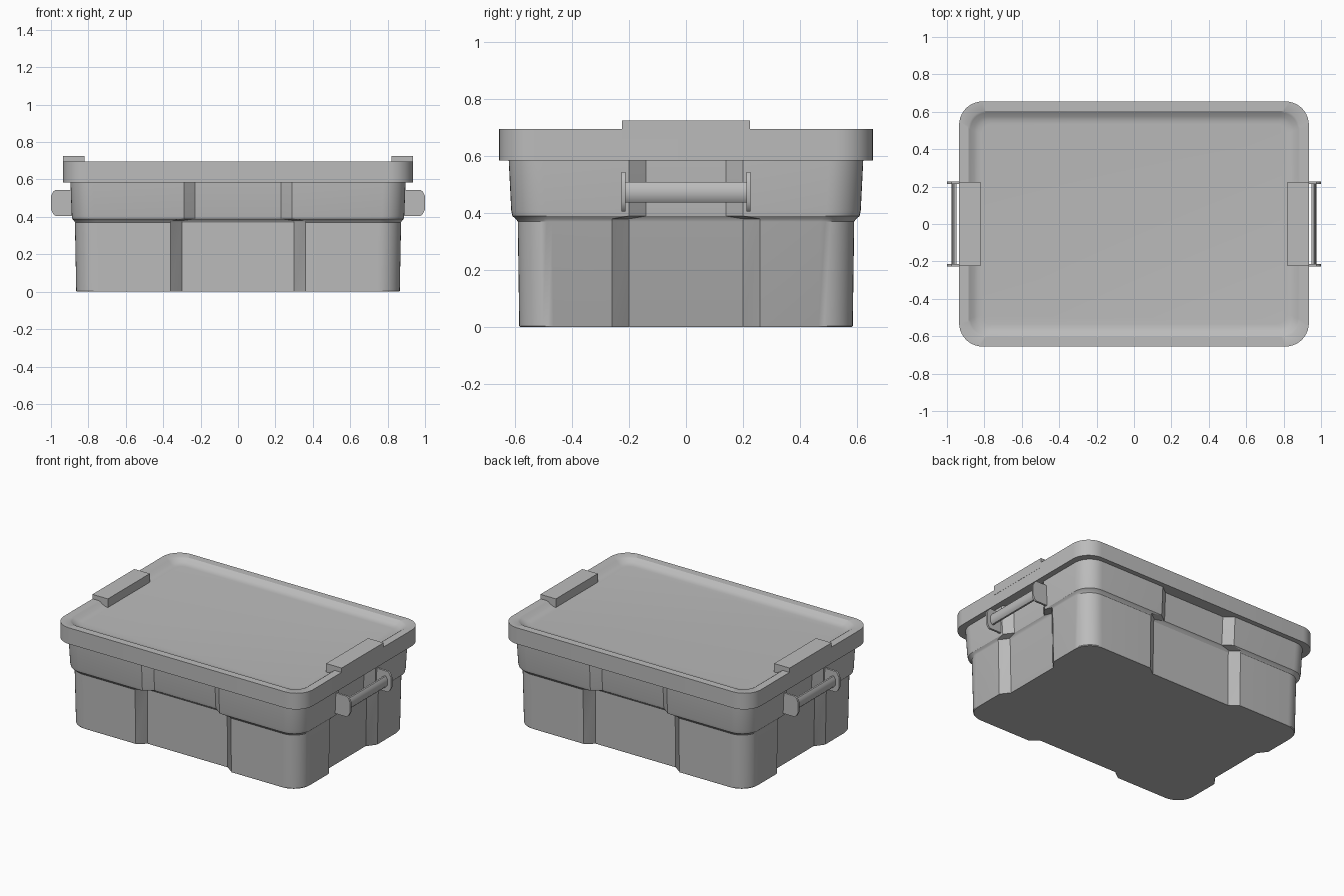
import bpy, bmesh, math

cube = bpy.data.objects.get("Cube")
if cube:
    bpy.data.objects.remove(cube, do_unlink=True)

grey = bpy.data.materials.new("plain grey plastic")
grey.use_nodes = True
COLOUR = (0.5, 0.5, 0.5, 1)
grey.diffuse_color = COLOUR
grey.node_tree.nodes["Principled BSDF"].inputs["Base Color"].default_value = COLOUR


def loft(name, rings):
    """Skin a stack of equal-length rings and cap both ends."""
    bm = bmesh.new()
    loops = [[bm.verts.new(p) for p in ring] for ring in rings]
    n = len(loops[0])
    for a, b in zip(loops, loops[1:]):
        for i in range(n):
            j = (i + 1) % n
            bm.faces.new((a[i], a[j], b[j], b[i]))
    bm.faces.new(loops[0][::-1])
    bm.faces.new(loops[-1])
    bmesh.ops.recalc_face_normals(bm, faces=bm.faces)
    mesh = bpy.data.meshes.new(name)
    bm.to_mesh(mesh)
    bm.free()
    mesh.materials.append(grey)
    mesh.shade_smooth()
    mesh.set_sharp_from_angle(angle=math.radians(30))
    obj = bpy.data.objects.new(name, mesh)
    bpy.context.collection.objects.link(obj)
    return obj


def ring(hx, hy, r, z, recess=None, depth=0.045, slope=0.06):
    """Rounded rectangle, optionally with a shallow recess mid-way along each side."""
    arc = [(hx - r + r * math.cos(a), hy - r + r * math.sin(a))
           for a in (math.pi / 2 * i / 10 for i in range(11))]
    if recess:
        wx, wy = recess
        arc = ([(hx - depth, wy - slope), (hx, wy)] + arc
               + [(wx, hy), (wx - slope, hy - depth)])
    back = arc[::-1]
    pts = (arc + [(-x, y) for x, y in back]
           + [(-x, -y) for x, y in arc] + [(x, -y) for x, y in back])
    return [(x, y, z) for x, y in pts]


def extrude_y(name, profile, y0, y1):
    """Extrude an xz profile along y."""
    return loft(name, [[(x, y, z) for x, z in profile] for y in (y0, y1)])


# Tub: tapered lower wall, rounded shoulder, wider upper band
LOW, HIGH = (0.36, 0.26), (0.29, 0.20)
loft("tub", [
    ring(0.862, 0.582, 0.12, 0, LOW),
    ring(0.865, 0.585, 0.12, 0.005, LOW),
    ring(0.872, 0.590, 0.12, 0.37, LOW),
    ring(0.877, 0.597, 0.12, 0.38, LOW),
    ring(0.886, 0.609, 0.12, 0.39, HIGH),
    ring(0.889, 0.613, 0.12, 0.41, HIGH),
    ring(0.896, 0.622, 0.12, 0.59, HIGH),
])

# Lid: straight skirt, flat rim and softly sunken top panel
LID = [(0, 0.585), (0, 0.695), (0.05, 0.695), (0.06, 0.689),
       (0.08, 0.675), (0.1, 0.668), (0.12, 0.666)]
loft("lid", [ring(0.935 - i, 0.655 - i, 0.125 - i * 0.6, z) for i, z in LID])

# Clips and handles, mirrored to both ends
CLIP = [(0.82, 0.66), (0.936, 0.66), (0.936, 0.725), (0.82, 0.725)]
PLATE = [(0.82, 0.405), (0.975, 0.405), (0.988, 0.415), (1, 0.44),
         (1, 0.51), (0.988, 0.535), (0.975, 0.545), (0.82, 0.545)]
BAR = [(0.95, 0.437), (0.962, 0.437), (0.972, 0.45), (0.976, 0.473),
       (0.972, 0.495), (0.962, 0.51), (0.95, 0.51)]
for side, s in (("left", 1), ("right", -1)):
    def flip(profile):
        return [(s * x, z) for x, z in profile]
    extrude_y(side + "_lid_clip", flip(CLIP), -0.225, 0.225)
    extrude_y(side + "_handle_bar", flip(BAR), -0.215, 0.215)
    for end, e in (("front", -1), ("back", 1)):
        extrude_y(f"{side}_{end}_handle_plate", flip(PLATE), e * 0.213, e * 0.227)
